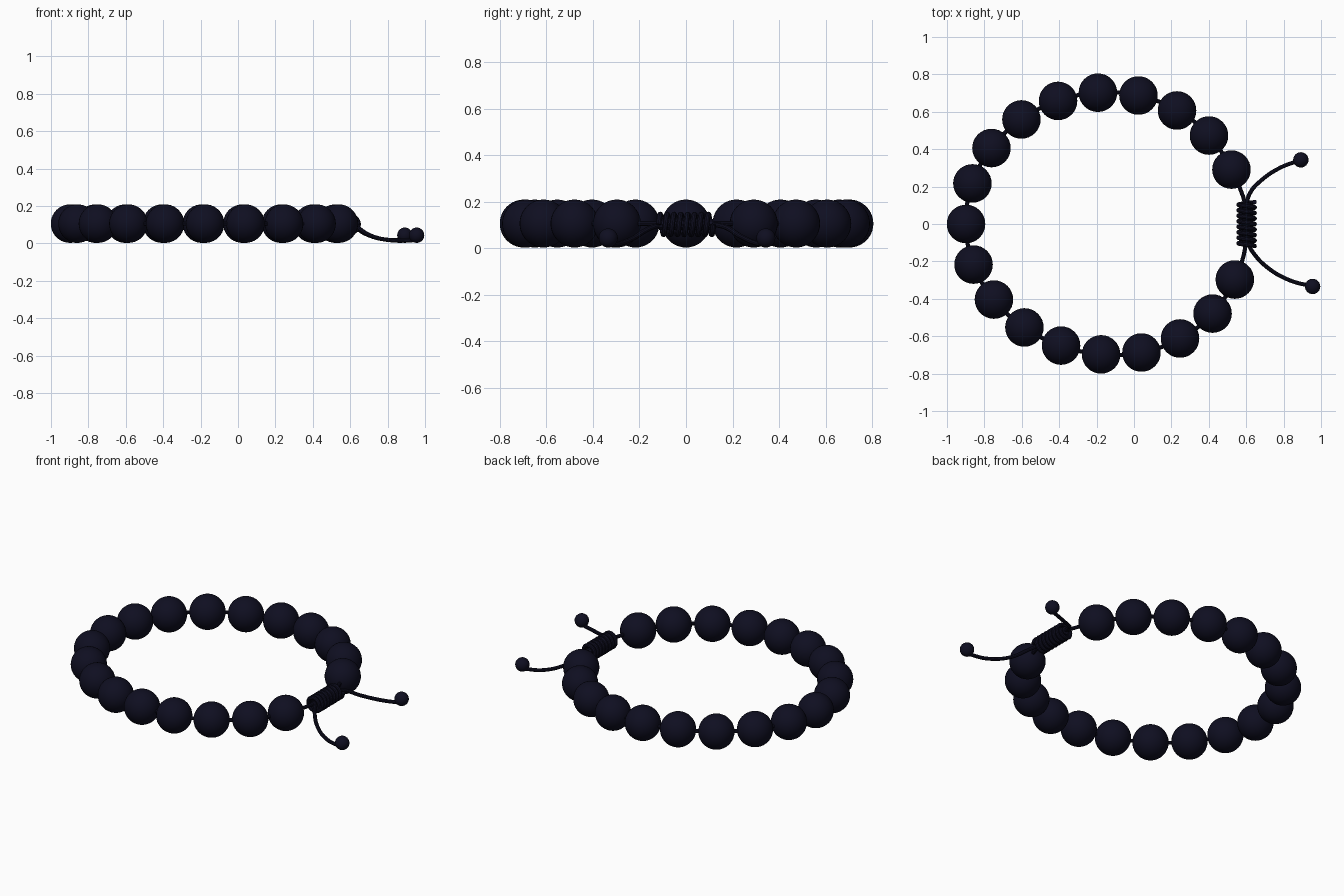
import bpy, math

if "Cube" in bpy.data.objects:
    bpy.data.objects.remove(bpy.data.objects["Cube"])

navy = bpy.data.materials.new("midnight_navy")
navy.diffuse_color = (0.0046, 0.0045, 0.0150, 1)
navy.use_nodes = True
navy.node_tree.nodes["Principled BSDF"].inputs["Base Color"].default_value = navy.diffuse_color

BEAD_R, BEAD_Z = 0.103, 0.106


def ball(name, loc, r, seg=32, rings=20):
    bpy.ops.mesh.primitive_uv_sphere_add(segments=seg, ring_count=rings, radius=r, location=loc)
    ob = bpy.context.object
    ob.name = name
    ob.data.materials.append(navy)
    bpy.ops.object.shade_smooth()
    return ob


def cord(name, points, r, cyclic=False, res=6):
    """Round smooth cord through the given points."""
    cu = bpy.data.curves.new(name, 'CURVE')
    cu.dimensions = '3D'
    cu.bevel_depth = r
    cu.bevel_resolution = 3
    cu.resolution_u = res
    cu.use_fill_caps = True
    sp = cu.splines.new('BEZIER')
    sp.bezier_points.add(len(points) - 1)
    for bp, p in zip(sp.bezier_points, points):
        bp.co = p
        bp.handle_left_type = bp.handle_right_type = 'AUTO'
    sp.use_cyclic_u = cyclic
    ob = bpy.data.objects.new(name, cu)
    bpy.context.collection.objects.link(ob)
    cu.materials.append(navy)
    bpy.ops.object.select_all(action='DESELECT')
    ob.select_set(True)
    bpy.context.view_layer.objects.active = ob
    bpy.ops.object.convert(target='MESH')
    bpy.ops.object.shade_smooth_by_angle()


# Round beads along the loop, counter-clockwise from the knot
centres = [(.521, .291), (.401, .473), (.23, .607), (.024, .687), (-.193, .702),
           (-.406, .658), (-.602, .559), (-.762, .406), (-.864, .217), (-.898, 0),
           (-.858, -.217), (-.749, -.404), (-.586, -.553), (-.39, -.65), (-.176, -.697),
           (.04, -.687), (.246, -.612), (.42, -.479), (.539, -.297)]
for i, (x, y) in enumerate(centres):
    ball(f"bead_{i + 1}", (x, y, BEAD_Z), BEAD_R)

# Cord threaded through the beads and the knot
link = [(.58, -.19), (.598, -.1), (.602, 0), (.595, .1), (.567, .19)]
cord("threading_cord", [(x, y, BEAD_Z) for x, y in centres + link], 0.011, cyclic=True)

# Wrapped sliding knot: coil around the cord
TURNS, STEPS, COIL_R = 8, 12, 0.043
coil = []
for i in range(TURNS * STEPS + 1):
    a = 2 * math.pi * i / STEPS
    y = -0.118 + 0.236 * i / (TURNS * STEPS)
    coil.append((0.602 + COIL_R * math.cos(a), y, 0.102 + COIL_R * math.sin(a)))
cord("knot_coil", coil, 0.012, res=2)
cord("knot_core", [(.602, -.115, .102), (.602, 0, .102), (.602, .115, .102)], 0.024)

# Loose tails drooping from the knot, each with a small end bead
tails = {
    "back": [(.597, .09, .105), (.62, .165, .092), (.68, .233, .052), (.78, .30, .022), (.892, .343, .018)],
    "front": [(.602, -.09, .105), (.635, -.15, .088), (.714, -.233, .040), (.83, -.30, .016), (.955, -.334, .018)],
}
for side, pts in tails.items():
    cord(f"{side}_tail", pts, 0.011, res=8)
    x, y, _ = pts[-1]
    ball(f"{side}_end_bead", (x, y, 0.044), 0.041, 24, 14)
